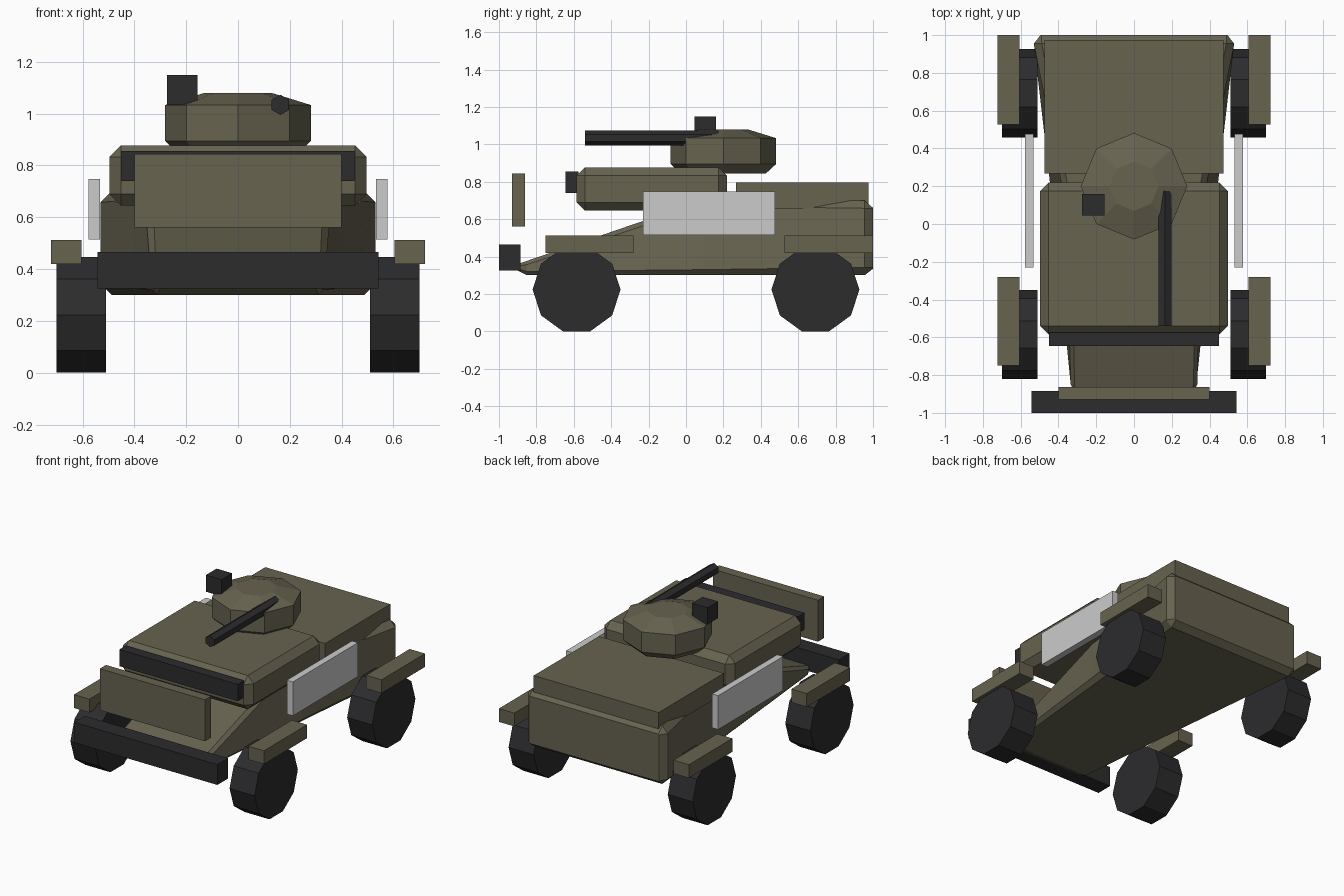
import bpy, bmesh
from math import cos, sin, pi

if "Cube" in bpy.data.objects:
    bpy.data.objects.remove(bpy.data.objects["Cube"])


def material(name, rgb):
    m = bpy.data.materials.new(name)
    m.diffuse_color = (*rgb, 1)
    m.use_nodes = True
    m.node_tree.nodes["Principled BSDF"].inputs["Base Color"].default_value = m.diffuse_color
    return m


OLIVE = material("olive_paint", (0.135, 0.125, 0.08))
DARK = material("dark_rubber", (0.025, 0.025, 0.027))


def finish(name, bm, mat):
    bmesh.ops.recalc_face_normals(bm, faces=bm.faces)
    me = bpy.data.meshes.new(name)
    bm.to_mesh(me)
    bm.free()
    ob = bpy.data.objects.new(name, me)
    bpy.context.collection.objects.link(ob)
    if mat:
        me.materials.append(mat)
    return ob


def loft(name, rings, mat):
    """Skin closed rings of equal length and cap both ends."""
    bm = bmesh.new()
    loops = [[bm.verts.new(p) for p in r] for r in rings]
    n = len(loops[0])
    for a, b in zip(loops, loops[1:]):
        for i in range(n):
            j = (i + 1) % n
            bm.faces.new((a[i], a[j], b[j], b[i]))
    bm.faces.new(loops[0])
    bm.faces.new(loops[-1])
    return finish(name, bm, mat)


def box(name, x, y, z, mat, bevel=0):
    bm = bmesh.new()
    bmesh.ops.create_cube(bm, size=1)
    for v in bm.verts:
        v.co = [(lo + hi) / 2 + c * (hi - lo) for c, (lo, hi) in zip(v.co, (x, y, z))]
    if bevel:
        bmesh.ops.bevel(bm, geom=bm.edges[:], offset=bevel, segments=1,
                        affect='EDGES', profile=0.5)
    return finish(name, bm, mat)


# Hull: chamfered sections from nose to tail
def hull_ring(y, xb, xt, zb, zt, c):
    half = [(xb - c, zb), (xb, zb + c), (xt, zt - c), (xt - c, zt)]
    return [(x, y, z) for x, z in half] + [(-x, y, z) for x, z in reversed(half)]


loft("hull", [
    hull_ring(-0.90, 0.31, 0.31, 0.325, 0.36, 0.01),
    hull_ring(-0.85, 0.33, 0.335, 0.30, 0.377, 0.02),
    hull_ring(0.09, 0.43, 0.36, 0.30, 0.70, 0.03),
    hull_ring(0.955, 0.53, 0.53, 0.30, 0.70, 0.042),
    hull_ring(1.00, 0.495, 0.495, 0.335, 0.66, 0.005),
], OLIVE)

# Upper body, vision strip and plates
box("cabin", (-0.497, 0.497), (-0.585, 0.22), (0.645, 0.877), OLIVE, 0.045)
box("rear_deck", (-0.475, 0.475), (0.268, 0.975), (0.655, 0.795), OLIVE)
box("vision_strip", (-0.45, 0.45), (-0.645, -0.575), (0.74, 0.855), DARK)
box("front_shield", (-0.4, 0.4), (-0.93, -0.862), (0.56, 0.845), OLIVE)
box("bumper", (-0.543, 0.543), (-1.0, -0.885), (0.325, 0.465), DARK)

# Turret: eight-sided stack with a sloped roof
loft("turret", [
    [(r * cos(k * pi / 4), 0.2 + r * sin(k * pi / 4), z) for k in range(8)]
    for r, z in ((0.228, 0.845), (0.282, 0.895), (0.282, 1.033), (0.13, 1.08))
], OLIVE)

# Gun barrel and sight
loft("gun_barrel", [
    [(0.164 + 0.039 * sin(k * pi / 3), y, 1.034 + 0.039 * cos(k * pi / 3)) for k in range(6)]
    for y in (-0.54, 0.175)
], DARK)
box("sight", (-0.275, -0.157), (0.045, 0.16), (1.035, 1.15), DARK)

# Wheels, fenders and side plates on both sides
for side, s in (("left", -1), ("right", 1)):
    def span(a, b):
        return tuple(sorted((s * a, s * b)))
    box(f"side_plate_{side}", span(0.532, 0.578), (-0.23, 0.477), (0.515, 0.748), None)
    for end, yw, yf in (("front", -0.585, (-0.75, -0.28)), ("rear", 0.692, (0.527, 1.0))):
        loft(f"wheel_{end}_{side}", [
            [(s * x, yw + 0.235 * cos(k * pi / 5), 0.2235 + 0.235 * sin(k * pi / 5))
             for k in range(10)] for x in (0.51, 0.70)
        ], DARK)
        box(f"fender_{end}_{side}", span(0.605, 0.722), yf, (0.42, 0.512), OLIVE)
